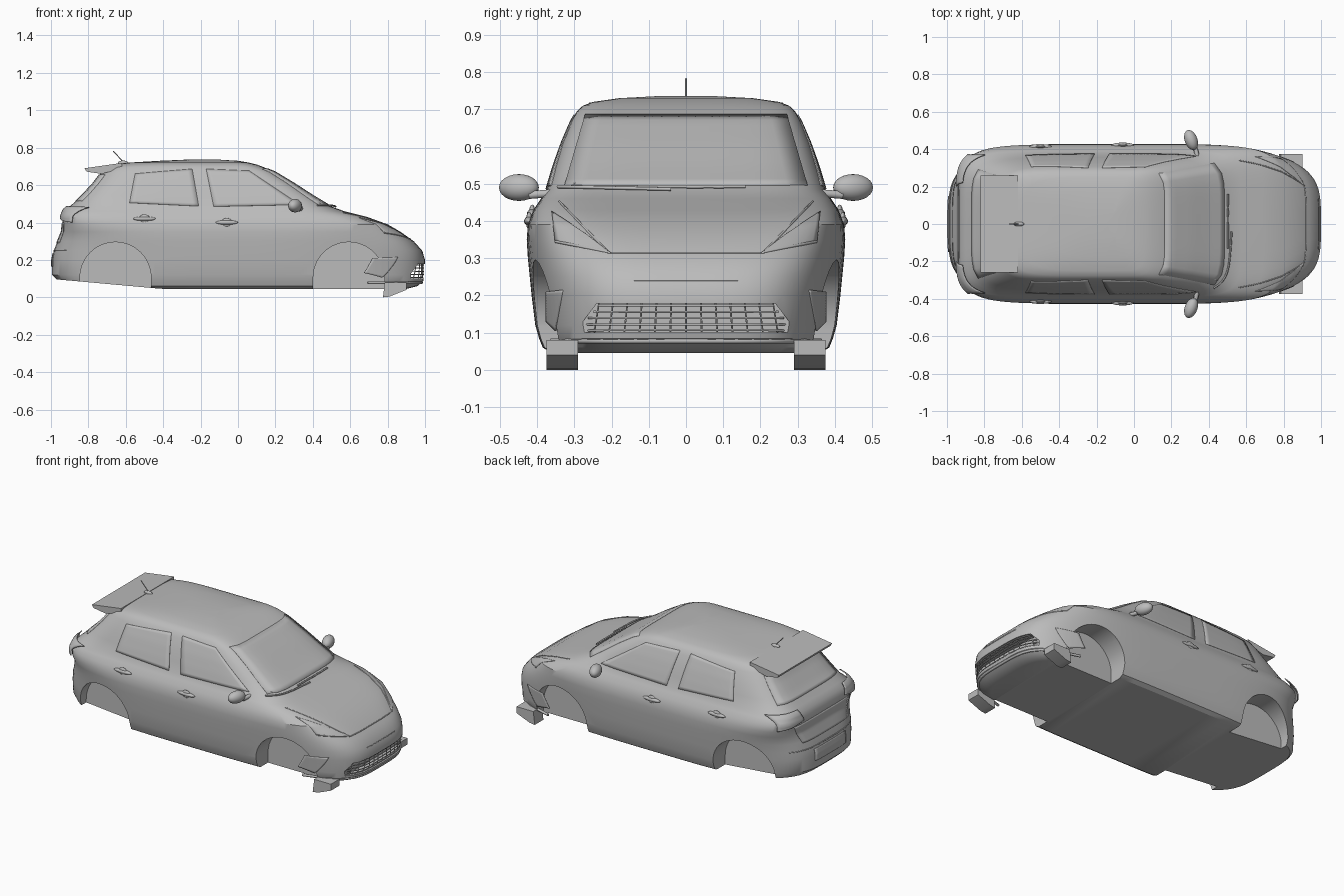
import bpy, bmesh, math
from mathutils import Vector
from mathutils.bvhtree import BVHTree

old = bpy.data.objects.get("Cube")
if old:
    bpy.data.objects.remove(old, do_unlink=True)

grey = bpy.data.materials.new("plain_grey")
grey.use_nodes = True
grey.diffuse_color = (0.5, 0.5, 0.5, 1)
grey.node_tree.nodes["Principled BSDF"].inputs["Base Color"].default_value = (0.5, 0.5, 0.5, 1)


def make(name, bm, angle=30):
    mesh = bpy.data.meshes.new(name)
    bm.to_mesh(mesh)
    bm.free()
    mesh.materials.append(grey)
    ob = bpy.data.objects.new(name, mesh)
    bpy.context.collection.objects.link(ob)
    smooth(ob, angle)
    return ob


def smooth(ob, angle=30):
    bpy.ops.object.select_all(action='DESELECT')
    ob.select_set(True)
    bpy.context.view_layer.objects.active = ob
    bpy.ops.object.shade_smooth_by_angle(angle=math.radians(angle))


def power(c, p):
    return math.copysign(abs(c) ** p, c)


# Body shell: stacked rounded outlines (height, tail, nose, half width, squareness)
LAYERS = [
    (.045, -.88, .9, .36, 4), (.06, -.93, .96, .385, 4), (.085, -.97, .99, .395, 4),
    (.12, -.995, 1, .405, 3.8), (.2, -.995, 1, .415, 3.8), (.25, -.985, .985, .42, 3.9),
    (.3, -.965, .94, .425, 4.2), (.35, -.945, .87, .428, 4.8), (.39, -.94, .8, .425, 6),
    (.43, -.935, .69, .41, 7), (.46, -.925, .57, .39, 7), (.485, -.9, .5, .375, 6),
    (.545, -.835, .4, .357, 6), (.61, -.775, .3, .334, 6), (.67, -.73, .2, .308, 6),
    (.695, -.71, .14, .293, 6), (.71, -.67, .1, .277, 5.5), (.72, -.59, .06, .25, 5),
    (.73, -.42, 0, .18, 4), (.736, -.28, -.1, .07, 3)]
SEGS, MID = 96, -.1

bm = bmesh.new()
rings = []
for z, tail, nose, half, n in LAYERS:
    ring = []
    for i in range(SEGS):
        a = math.tau * (i + .5) / SEGS
        c = power(math.cos(a), 2 / n)
        x = MID + c * (nose - MID if c > 0 else MID - tail)
        lift = max(z, .05 + (-.46 - x) * .09)
        ring.append(bm.verts.new((x, half * power(math.sin(a), 2 / n), lift)))
    rings.append(ring)
for lo, hi in zip(rings, rings[1:]):
    for i in range(SEGS):
        j = (i + 1) % SEGS
        bm.faces.new((lo[i], lo[j], hi[j], hi[i]))
bm.faces.new(rings[-1])
# Underside is closed in cross strips so the raised tail stays even
for i in range(SEGS // 2 - 1):
    r = rings[0]
    bm.faces.new((r[i], r[-1 - i], r[-2 - i], r[i + 1]))
bmesh.ops.recalc_face_normals(bm, faces=bm.faces)
tree = BVHTree.FromBMesh(bm)
body = make("body_shell", bm)


def cut(bm):
    bmesh.ops.recalc_face_normals(bm, faces=bm.faces)
    cutter = make("cutter", bm)
    cutter.hide_render = True
    mod = body.modifiers.new("cut", 'BOOLEAN')
    mod.operation, mod.solver, mod.object = 'DIFFERENCE', 'EXACT', cutter
    bpy.context.view_layer.objects.active = body
    bpy.ops.object.modifier_apply(modifier=mod.name)
    bpy.data.objects.remove(cutter, do_unlink=True)


def prism(points, offset):
    bm = bmesh.new()
    face = bm.faces.new([bm.verts.new(p) for p in points])
    ext = bmesh.ops.extrude_face_region(bm, geom=[face])["geom"]
    bmesh.ops.translate(bm, vec=offset, verts=[v for v in ext if isinstance(v, bmesh.types.BMVert)])
    bmesh.ops.recalc_face_normals(bm, faces=bm.faces)
    return bm


# Wheel wells
for cx in (.592, -.655):
    for s in (1, -1):
        arch = [(cx + .19 * math.cos(math.pi * k / 32), s * .28, .105 + .19 * math.sin(math.pi * k / 32))
                for k in range(33)]
        arch += [(cx - .19, s * .28, -.1), (cx + .19, s * .28, -.1)]
        cut(prism(arch, (0, s * .3, 0)))

# Grille opening
GRILLE = [(-.3, .1), (.3, .1), (.24, .178), (-.24, .178)]
cut(prism([(.925, y, z) for y, z in GRILLE], (.2, 0, 0)))
smooth(body)

# Views used to project details on the shell: place and direction of the ray
RAYS = {
    "left": lambda u, v: ((u, 2, v), (0, -1, 0)),
    "right": lambda u, v: ((u, -2, v), (0, 1, 0)),
    "nose": lambda u, v: ((2, u, v), (-1, 0, 0)),
    "tail": lambda u, v: ((-2, u, v), (1, 0, 0)),
    "roof": lambda u, v: ((u, v, 2), (0, 0, -1))}


def hit(view, u, v, lift=0.0):
    start, way = RAYS[view](u, v)
    loc, normal, _, _ = tree.ray_cast(Vector(start), Vector(way))
    return loc + normal * lift, normal


def patch(name, view, corners, lift=.003, steps=12):
    """Thin plate that follows the shell inside a four-cornered outline."""
    a, b, c, d = [Vector(p) for p in corners]
    bm = bmesh.new()
    grid = []
    for i in range(steps + 1):
        row = []
        for j in range(steps + 1):
            p = a.lerp(b, j / steps).lerp(d.lerp(c, j / steps), i / steps)
            row.append(bm.verts.new(hit(view, p.x, p.y, lift)[0]))
        grid.append(row)
    for r, s in zip(grid, grid[1:]):
        for j in range(steps):
            bm.faces.new((r[j], r[j + 1], s[j + 1], s[j]))
    bm.normal_update()
    bm.faces.ensure_lookup_table()
    if bm.faces[0].normal.dot(hit(view, *a)[1]) < 0:
        bmesh.ops.reverse_faces(bm, faces=bm.faces)
    ob = make(name, bm)
    mod = ob.modifiers.new("thickness", 'SOLIDIFY')
    mod.thickness = .006
    return ob


def tube(name, points, radius):
    curve = bpy.data.curves.new(name, 'CURVE')
    curve.dimensions = '3D'
    curve.bevel_depth, curve.bevel_resolution, curve.use_fill_caps = radius, 1, True
    line = curve.splines.new('POLY')
    line.points.add(len(points) - 1)
    for p, q in zip(line.points, points):
        p.co = (*q, 1)
    curve.materials.append(grey)
    ob = bpy.data.objects.new(name, curve)
    bpy.context.collection.objects.link(ob)


def seam(name, view, start, end, radius=.003, lift=0.0, steps=16):
    a, b = Vector(start), Vector(end)
    tube(name, [hit(view, *a.lerp(b, k / steps), lift)[0] for k in range(steps + 1)], radius)


def blob(name, place, size, turn=0):
    bm = bmesh.new()
    bmesh.ops.create_uvsphere(bm, u_segments=20, v_segments=12, radius=1)
    ob = make(name, bm, 60)
    ob.location, ob.scale, ob.rotation_euler = place, size, (0, 0, turn)


# Glass at the front and back
patch("windscreen", "nose", [(-.325, .495), (.325, .495), (.27, .685), (-.27, .685)])
patch("rear_window", "tail", [(-.29, .515), (.29, .515), (.25, .655), (-.25, .655)])

# Side windows, handles, mirrors, lamps and deflectors on both sides
for side, s in (("left", 1), ("right", -1)):
    patch(side + "_front_window", side, [(-.13, .485), (.33, .495), (.06, .675), (-.17, .685)])
    patch(side + "_rear_window", side, [(-.58, .505), (-.21, .487), (-.245, .685), (-.55, .66)])
    for part, x, z in (("front", -.06, .4), ("rear", -.5, .42)):
        spot = hit(side, x, z)[0]
        blob(f"{side}_{part}_handle", spot, (.06, .014, .012))
        blob(f"{side}_{part}_handle_cup", spot, (.028, .009, .024))
    blob(side + "_mirror", (.305, s * .449, .49), (.034, .056, .036), s * .35)
    tube(side + "_mirror_arm", [(.34, s * .355, .475), (.325, s * .42, .47)], .012)
    patch(side + "_headlight", "nose", [(s * .2, .312), (s * .35, .345), (s * .36, .425), (s * .27, .365)])
    patch(side + "_fog_vent", "nose", [(s * .35, .105), (s * .375, .13), (s * .375, .21), (s * .33, .215)])
    seam(side + "_bonnet_seam", "nose", (s * .34, .452), (s * .21, .317))
    seam(side + "_wing_seam", "nose", (s * .21, .317), (s * .35, .345), .004)
    patch(side + "_tail_lamp", "tail", [(s * .2, .425), (s * .36, .4), (s * .36, .47), (s * .22, .475)], .018)
    make(side + "_deflector", prism(
        [(.775, s * .29, 0), (.81, s * .29, .004), (.9, s * .29, .04), (.9, s * .29, .08), (.785, s * .29, .08)],
        (0, s * .085, 0)))

# Bonnet edge, bumper seams and lower lip
seam("bonnet_edge", "nose", (-.21, .314), (.21, .314))
seam("badge_strip_seam", "nose", (-.14, .24), (.14, .24), .002)
seam("front_lip", "nose", (-.36, .078), (.36, .078), .008)
seam("tailgate_seam", "tail", (-.3, .25), (.3, .25))
patch("number_plate", "tail", [(-.15, .165), (.15, .165), (.15, .235), (-.15, .235)], .004)
patch("tailgate_panel", "tail", [(-.22, .29), (.22, .29), (.27, .4), (-.27, .4)])

# Grille bars following the nose
for k in range(5):
    z = .105 + k * .017
    w = .295 - k * .014
    seam("grille_bar", "nose", (-w, z), (w, z), .003, -.008)
for k in range(-6, 7):
    seam("grille_slat", "nose", (k * .042, .1), (k * .04, .178), .0025, -.01, 4)

# Roof spoiler
make("spoiler", prism([(-.81, -.26, .672), (-.82, -.26, .69), (-.62, -.26, .719), (-.62, -.26, .69),
                       (-.73, -.26, .66)], (0, .52, 0)))

# Wipers and aerial
seam("long_wiper", "nose", (-.13, .485), (.16, .485), .005, .008)
seam("short_wiper", "nose", (-.34, .485), (-.04, .478), .005, .008)
blob("aerial_base", (-.615, 0, .719), (.028, .012, .012))
tube("aerial", [(-.61, 0, .72), (-.667, 0, .782)], .003)
